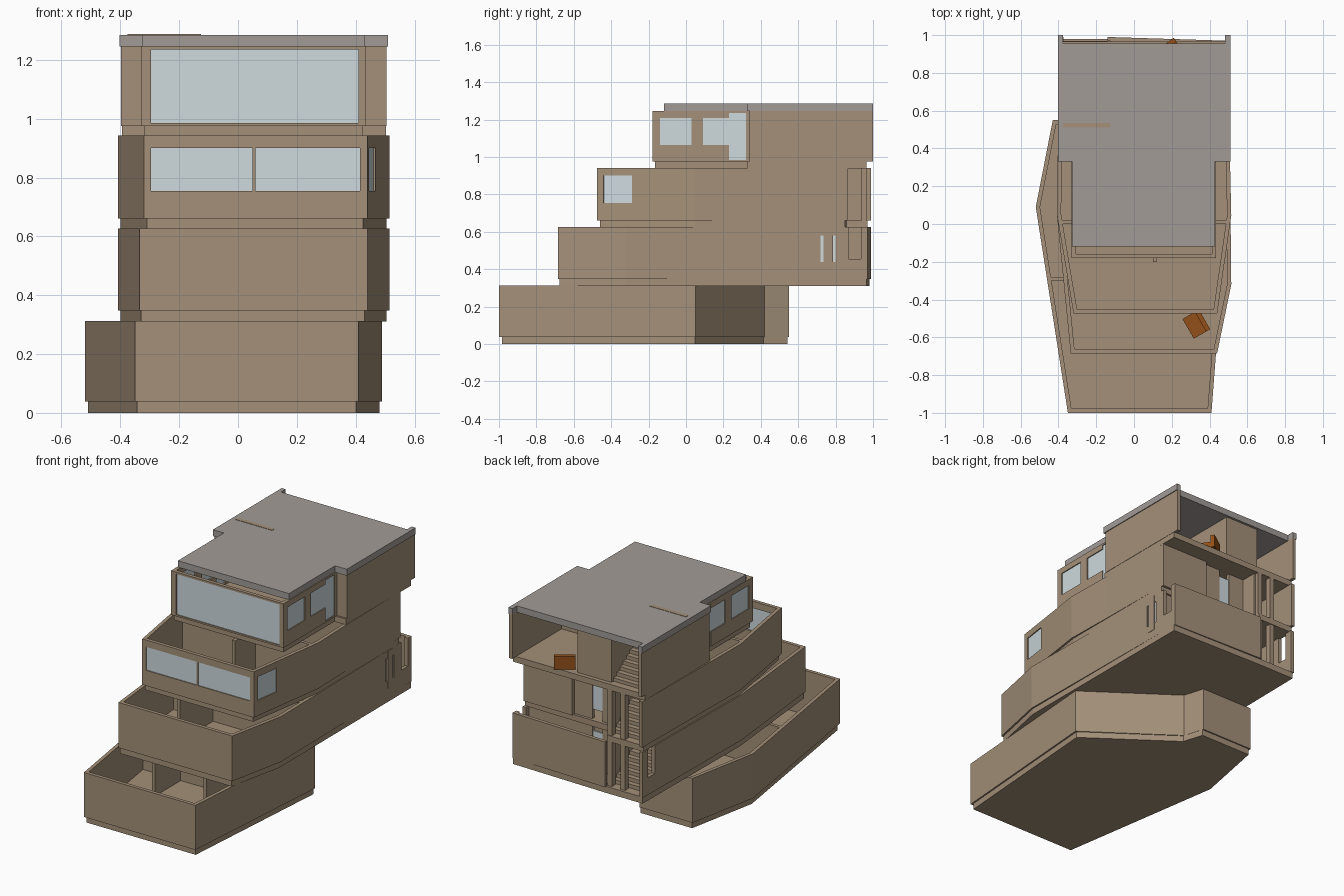
import bpy, bmesh, math
from mathutils import Vector

if "Cube" in bpy.data.objects:
    bpy.data.objects.remove(bpy.data.objects["Cube"])


def material(name, rgb):
    m = bpy.data.materials.new(name)
    m.use_nodes = True
    m.diffuse_color = (*rgb, 1)
    m.node_tree.nodes["Principled BSDF"].inputs["Base Color"].default_value = (*rgb, 1)
    return m


TAN = material("tan_render", (0.37, 0.28, 0.19))
GREY = material("roof_grey", (0.36, 0.33, 0.31))
GLASS = material("pale_glass", (0.62, 0.7, 0.73))
BROWN = material("orange_wood", (0.29, 0.08, 0.01))


def add_object(name, bm, mat):
    mesh = bpy.data.meshes.new(name)
    bm.to_mesh(mesh)
    bm.free()
    mesh.materials.append(mat)
    ob = bpy.data.objects.new(name, mesh)
    bpy.context.collection.objects.link(ob)
    return ob


def prism(name, outline, z0, z1, mat=TAN):
    """Solid slab from a counter-clockwise outline."""
    bm = bmesh.new()
    face = bm.faces.new([bm.verts.new((x, y, z0)) for x, y in outline])
    top = bmesh.ops.extrude_face_region(bm, geom=[face])["geom"]
    verts = [g for g in top if isinstance(g, bmesh.types.BMVert)]
    bmesh.ops.translate(bm, vec=(0, 0, z1 - z0), verts=verts)
    bmesh.ops.recalc_face_normals(bm, faces=bm.faces)
    return add_object(name, bm, mat)


def box(name, x0, x1, y0, y1, z0, z1, mat=TAN):
    return prism(name, [(x0, y0), (x1, y0), (x1, y1), (x0, y1)], z0, z1, mat)


def thicken(ob, t):
    mod = ob.modifiers.new("thickness", "SOLIDIFY")
    mod.thickness = t
    mod.offset = -1
    mod.use_even_offset = True


def wall(name, path, z0, z1, holes=(), closed=False, t=0.022):
    """Wall along a path. Holes: (segment, axis, from, to, bottom, top, glazed)."""
    bm = bmesh.new()
    panes = bmesh.new()
    cache = {}

    def vert(p, z):
        key = (round(p.x, 4), round(p.y, 4), round(z, 4))
        if key not in cache:
            cache[key] = bm.verts.new(key)
        return cache[key]

    pts = [Vector(p) for p in path]
    rows = sorted({z0, z1} | {z for h in holes for z in h[4:6]})
    for i in range(len(pts) if closed else len(pts) - 1):
        p, q = pts[i], pts[(i + 1) % len(pts)]
        cuts = []
        for _, axis, a, b, lo, hi, glazed in [h for h in holes if h[0] == i]:
            f = sorted((v - p[axis]) / (q[axis] - p[axis]) for v in (a, b))
            cuts.append((f[0], f[1], lo, hi))
            if glazed:
                d = (q - p).normalized()
                inward = Vector((-d.y, d.x)) * 0.006
                c, e = p.lerp(q, f[0]) + inward, p.lerp(q, f[1]) + inward
                panes.faces.new([panes.verts.new((v.x, v.y, z)) for v, z in
                                 ((c, lo), (e, lo), (e, hi), (c, hi))])
        cols = sorted({0, 1} | {f for c in cuts for f in c[:2]})
        for f0, f1 in zip(cols, cols[1:]):
            for a, b in zip(rows, rows[1:]):
                fm, zm = (f0 + f1) / 2, (a + b) / 2
                if any(c[0] < fm < c[1] and c[2] < zm < c[3] for c in cuts):
                    continue
                u, v = p.lerp(q, f0), p.lerp(q, f1)
                bm.faces.new([vert(u, a), vert(v, a), vert(v, b), vert(u, b)])
    thicken(add_object(name, bm, TAN), t)
    if panes.faces:
        thicken(add_object(name + "_glass", panes, GLASS), 0.006)
    else:
        panes.free()


# Lowest storey: tray with a bent outline
base = [(-.35, -1), (.41, -1), (.49, .05), (-.03, .42), (-.07, .55), (-.43, .55), (-.52, .09)]
prism("base_slab", [(x * .98, y * .985) for x, y in base], 0, .04)
wall("base_wall", base, .038, .312, closed=True)
for x in (-.2, .15):
    box("base_partition", x, x + .02, -.55, -.3, .04, .312)
box("base_inner_wall", -.44, .42, -.3, -.28, .04, .312)

# Second storey
prism("second_slab", [(-.33, -.675), (.43, -.675), (.505, -.32), (.503, .965),
                      (-.14, .98), (-.39, .98), (-.4, .05)], .31, .35)
wall("second_wall", [(-.395, .985), (-.408, .05), (-.335, -.685), (.44, -.685),
                     (.515, -.32), (.508, .34), (.502, .97), (-.14, .99)], .348, .627,
     [(0, 1, .87, .935, .455, .627, False), (5, 1, .87, .935, .455, .627, False),
      (5, 1, .72, .80, .44, .58, True)])
box("second_window_bar", .49, .506, .735, .785, .395, .625)
box("second_inner_wall", -.39, .49, -.1, -.08, .35, .627)
box("second_partition", -.12, -.1, -.42, -.1, .35, .627)

# Third storey with ribbon windows
prism("third_slab", [(-.31, -.46), (.425, -.46), (.505, .05), (.503, .85), (-.14, .86),
                     (-.14, .97), (-.39, .97), (-.4, .05)], .625, .662)
wall("third_wall", [(-.395, .99), (-.408, .05), (-.32, -.475), (.44, -.475), (.515, .045),
                    (.508, .345), (.502, .865), (.17, .865)], .66, .942,
     [(2, 0, -.295, .05, .755, .9, True), (2, 0, .06, .415, .755, .9, True),
      (3, 1, -.44, -.29, .755, .9, True)])
box("third_inner_wall", -.39, .49, 0, .02, .66, .942)
box("third_partition", .1, .12, -.2, 0, .66, .942)

# Top storey: narrow glazed front, wider rear
prism("top_slab", [(-.32, -.165), (.425, -.165), (.425, .33), (.503, .33), (.503, .965),
                   (-.395, .965), (-.395, .33), (-.32, .33)], .94, .977)
side_windows = [(s, 1, a, b, lo, hi, True) for s in (2, 4)
                for a, b, lo, hi in ((-.14, .03, 1.065, 1.21), (.09, .23, 1.065, 1.21),
                                     (.23, .32, .985, 1.235))]
wall("top_wall", [(-.397, 1), (-.397, .34), (-.33, .34), (-.33, -.18), (.435, -.18),
                  (.435, .34), (.505, .34), (.505, 1)], .975, 1.247,
     side_windows + [(3, 0, -.295, .41, .985, 1.235, True)])

# Roof and its flush strip
prism("roof", [(-.327, -.118), (.43, -.118), (.43, .33), (.51, .33), (.51, 1), (.483, 1),
               (.483, .955), (-.375, .955), (-.375, 1), (-.402, 1), (-.402, .33),
               (-.327, .33)], 1.245, 1.285, GREY)
box("roof_strip", -.375, -.125, .51, .535, 1.28, 1.287)

# Rear rooms, columns and stairs on the three upper storeys
for label, z, top, back in (("second", .35, .627, .82), ("third", .66, .942, .82),
                            ("top", .975, 1.247, .92)):
    box(label + "_rear_wall", -.39, .49, .5, .52, z, top)
    box(label + "_stair_side_wall", -.15, -.13, .52, .94, z, top)
    if label == "top":
        box("top_rear_panel", -.15, .08, back, back + .02, z, top)
        box("top_room_divider", .06, .08, .52, back, z, top)
    else:
        box(label + "_back_panel", -.13, -.02, back, back + .02, z, top)
        box(label + "_back_window", -.02, .05, back + .005, back + .015, z + .06, top - .04, GLASS)
        box(label + "_window_post", .05, .09, back, back + .02, z, top)
        box(label + "_back_screen", .09, .49, back, back + .02, z, top)
        for x in (-.17, -.26):
            box(label + "_column", x, x + .03, .93, .965, z, top)
    steps = 12
    rise, run = (top - z) / steps, .38 / steps
    for i in range(steps):
        y = .92 - (i + 1) * run
        box(label + "_stair_step", -.375, -.15, y, y + run, z + i * rise, z + (i + 1) * rise)

# Wooden seats
def seat(x, y, z, turn):
    for part, a, b, h in (("base", -.05, .05, .035), ("back", .025, .05, .08)):
        ob = box("seat_" + part, -.06, .06, a, b, 0, h, BROWN)
        ob.location = (x, y, z)
        ob.rotation_euler.z = turn


seat(.19, .91, .977, math.radians(35))
seat(.33, -.53, .35, math.radians(-60))
